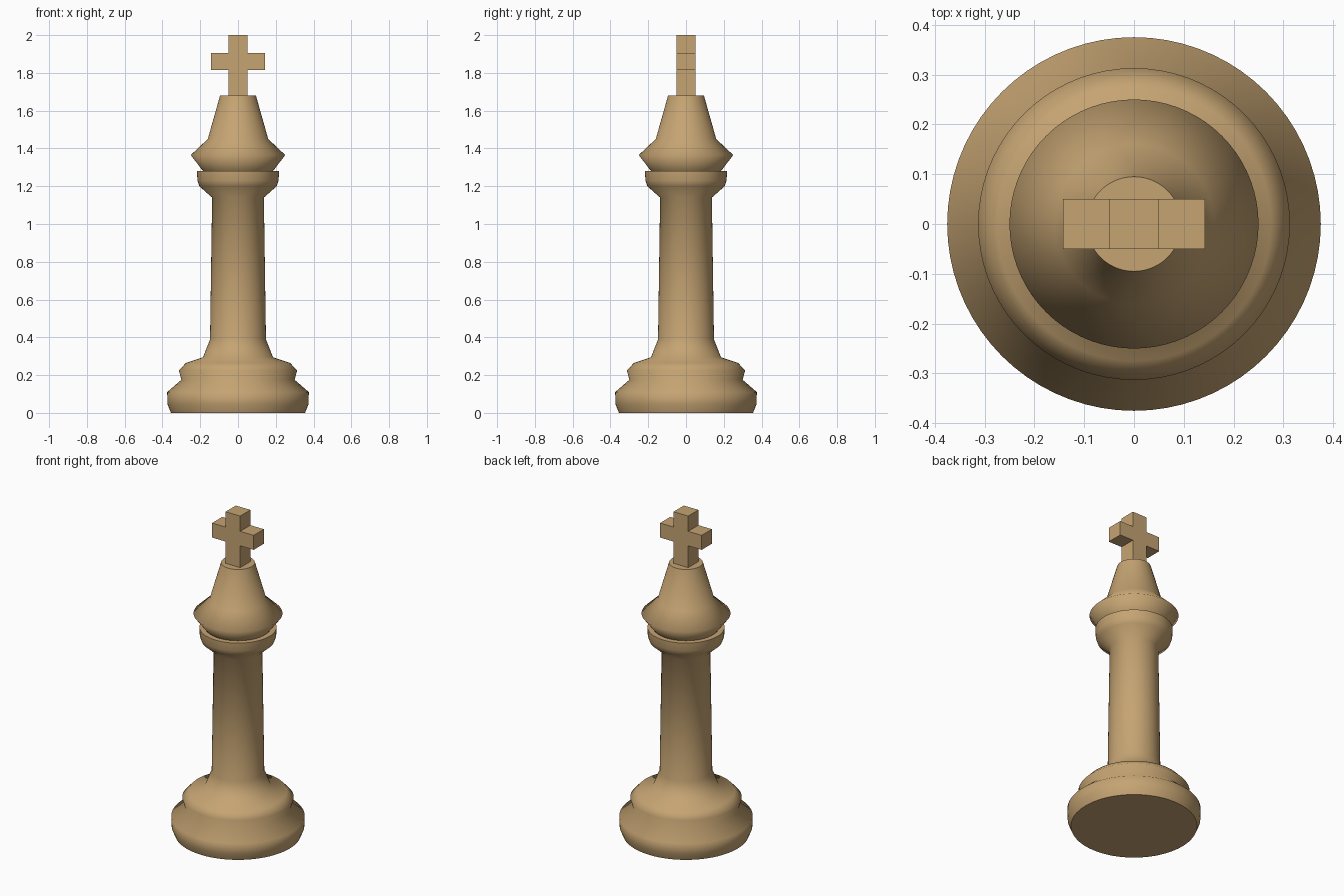
import bpy, bmesh
from math import cos, sin, tau

if "Cube" in bpy.data.objects:
    bpy.data.objects.remove(bpy.data.objects["Cube"])

wood = bpy.data.materials.new("light_wood")
wood.diffuse_color = (0.56, 0.37, 0.17, 1)
wood.use_nodes = True
wood.node_tree.nodes["Principled BSDF"].inputs["Base Color"].default_value = wood.diffuse_color
SEGMENTS = 72


def finish(name, bm):
    bmesh.ops.recalc_face_normals(bm, faces=bm.faces[:])
    mesh = bpy.data.meshes.new(name)
    bm.to_mesh(mesh)
    bm.free()
    mesh.materials.append(wood)
    obj = bpy.data.objects.new(name, mesh)
    bpy.context.collection.objects.link(obj)
    return obj


def lathe(name, profile, sharp_caps=(True, True)):
    """Turn an (r, z) profile around z, capped at both ends."""
    bm = bmesh.new()
    rings = [[bm.verts.new((r * cos(tau * i / SEGMENTS), r * sin(tau * i / SEGMENTS), z))
              for i in range(SEGMENTS)] for r, z in profile]
    for low, high in zip(rings, rings[1:]):
        for i in range(SEGMENTS):
            j = (i + 1) % SEGMENTS
            bm.faces.new((low[i], low[j], high[j], high[i])).smooth = True
    for ring, sharp in zip((rings[0], rings[-1]), sharp_caps):
        cap = bm.faces.new(ring)
        cap.smooth = not sharp
        for edge in cap.edges:
            edge.smooth = not sharp
    return finish(name, bm)


# Base, shaft and collar
lathe("base_and_shaft", [
    (0.355, 0), (0.373, 0.045), (0.375, 0.11), (0.30, 0.175), (0.313, 0.225),
    (0.275, 0.265), (0.185, 0.295), (0.148, 0.39), (0.137, 1.14),
    (0.205, 1.20), (0.215, 1.23), (0.217, 1.28)])

# Flared head
lathe("head", [(0.185, 1.28), (0.25, 1.365), (0.16, 1.45), (0.095, 1.68)])

# Cross finial: right half outline mirrored, then extruded along y
half = [(0.05, 1.675), (0.05, 1.815), (0.143, 1.815), (0.143, 1.905), (0.05, 1.905), (0.05, 2.0)]
outline = half + [(-x, z) for x, z in reversed(half)]
bm = bmesh.new()
face = bm.faces.new([bm.verts.new((x, -0.05, z)) for x, z in outline])
ext = bmesh.ops.extrude_face_region(bm, geom=[face])
bmesh.ops.translate(bm, vec=(0, 0.1, 0),
                    verts=[g for g in ext["geom"] if isinstance(g, bmesh.types.BMVert)])
if not any(abs(f.calc_center_median().y + 0.05) < 1e-5 for f in bm.faces):
    bm.faces.new([v for v in bm.verts if v.co.y < 0])
finish("cross_finial", bm)
